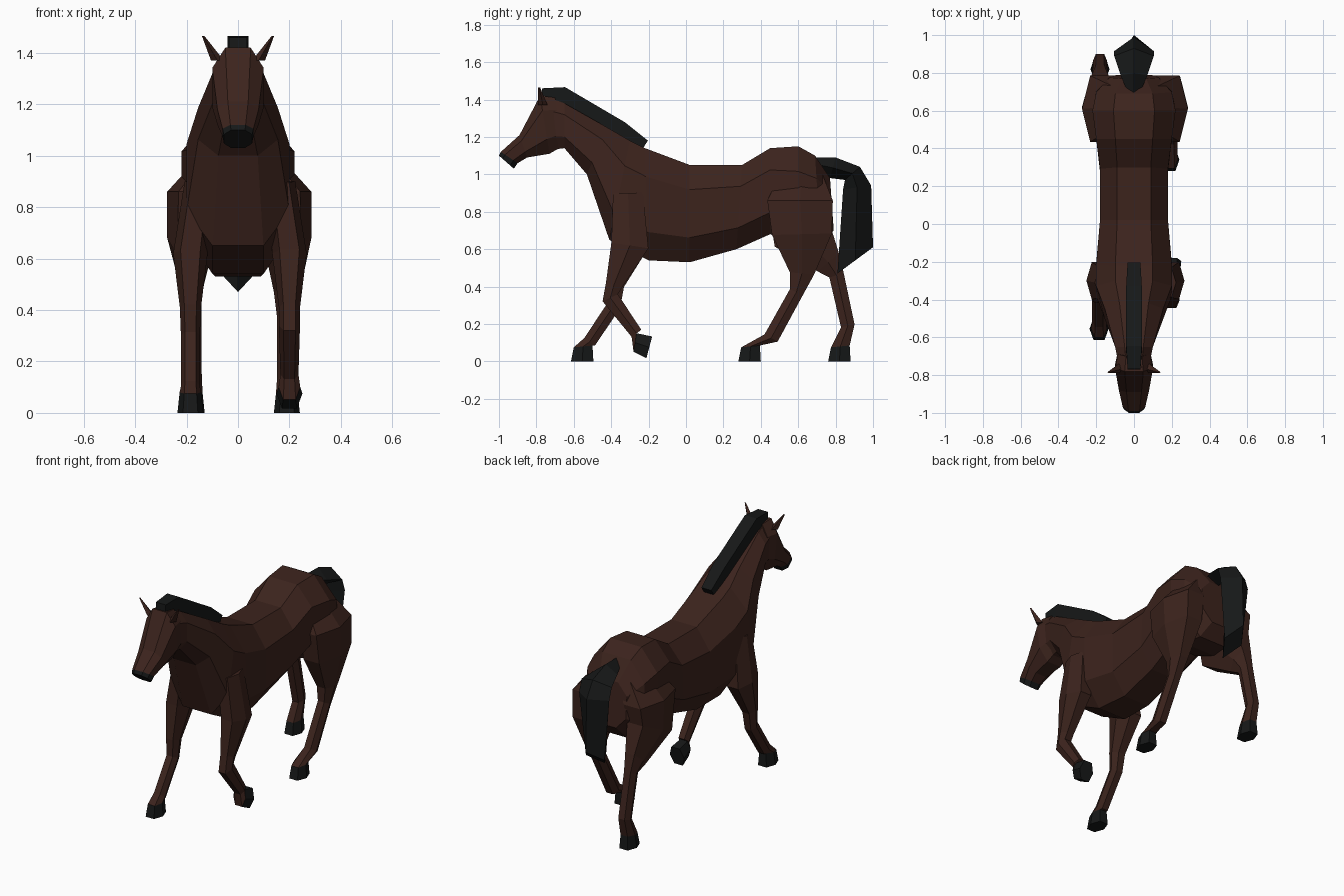
import bpy, bmesh
from math import sin, cos, pi, radians
from mathutils import Vector

if "Cube" in bpy.data.objects:
    bpy.data.objects.remove(bpy.data.objects["Cube"])


def material(name, rgb):
    m = bpy.data.materials.new(name)
    m.diffuse_color = (*rgb, 1)
    m.use_nodes = True
    m.node_tree.nodes["Principled BSDF"].inputs["Base Color"].default_value = m.diffuse_color
    return m


COAT = material("dark_coat", (.045, .017, .012))
BLACK = material("black_hair", (.008, .009, .009))


def section(n, flat):
    """Squarish n-gon filling the unit square; flat puts a side on top."""
    pts = []
    for i in range(n):
        a = pi / 2 + (i + (.5 if flat else 0)) * 2 * pi / n
        pts.append([(1 if t > 0 else -1) * abs(t) ** .8 for t in (cos(a), sin(a))])
    w, h = (max(p[k] for p in pts) for k in (0, 1))
    return [(u / w, v / h) for u, v in pts]


BARREL, LIMB = section(8, True), section(6, True)
DIAMOND, BOX = section(4, False), section(4, True)


def loft(name, profile, rings, mat):
    """Skin rings: front/top edge (y, z), back/bottom edge (y, z), half width, x."""
    bm = bmesh.new()
    loops = []
    for y1, z1, y2, z2, hw, *x in rings:
        loops.append([bm.verts.new(((x[0] if x else 0) + u * hw,
                                    (y1 + y2 + v * (y1 - y2)) / 2,
                                    (z1 + z2 + v * (z1 - z2)) / 2))
                      for u, v in profile])
    for a, b in zip(loops, loops[1:]):
        for i in range(len(a)):
            bm.faces.new((a[i - 1], a[i], b[i], b[i - 1]))
    bm.faces.new(loops[0])
    bm.faces.new(loops[-1])
    bmesh.ops.recalc_face_normals(bm, faces=bm.faces)
    mesh = bpy.data.meshes.new(name)
    bm.to_mesh(mesh)
    bm.free()
    mesh.materials.append(mat)
    bpy.context.collection.objects.link(bpy.data.objects.new(name, mesh))


def along(path, x=0, inset=0):
    """Rings square to a path of (y, z, radius); x leans inward near the top."""
    pts = [Vector(p[:2]) for p in path]
    rings = []
    for i, (y, z, r) in enumerate(path):
        t = (pts[min(i + 1, len(pts) - 1)] - pts[max(i - 1, 0)]).normalized()
        n = Vector((t.y, -t.x)) * r
        lean = inset * max(0, z - .85)
        rings.append((*(pts[i] + n), *(pts[i] - n), .02 + .47 * r,
                      x - (1 if x > 0 else -1) * lean))
    return rings


# Body and neck, rump to poll
loft("body", BARREL, [
    (.77, .98, .79, .7, .13),
    (.69, 1.1, .72, .62, .2),
    (.6, 1.15, .6, .62, .22),
    (.45, 1.14, .45, .68, .2),
    (.3, 1.05, .27, .6, .18),
    (.02, 1.05, .02, .53, .18),
    (-.22, 1.14, -.2, .54, .2),
    (-.3, 1.18, -.41, .65, .2),
    (-.42, 1.25, -.53, 1, .155),
    (-.65, 1.38, -.65, 1.14, .1),
    (-.76, 1.42, -.73, 1.13, .08)], COAT)

# Head and muzzle
head = [(-.7, 1.41, -.66, 1.15, .085),
        (-.78, 1.42, -.73, 1.11, .1),
        (-.89, 1.21, -.85, 1.09, .08),
        (-.99, 1.12, -.9, 1.06, .06)]
loft("head", BARREL, head, COAT)
loft("muzzle", BARREL, [head[-1], (-1, 1.1, -.92, 1.03, .055)], BLACK)

# Mane and tail
loft("mane", BOX, along([(-.77, 1.43, .03), (-.665, 1.425, .045),
                         (-.35, 1.24, .045), (-.22, 1.155, .03)]), BLACK)
loft("tail", DIAMOND, [
    (.68, 1.09, .7, 1.02, .03),
    (.8, 1.09, .77, .98, .07),
    (.93, 1.04, .85, .97, .105),
    (.99, .94, .84, .92, .105),
    (1, .61, .81, .47, .065)], BLACK)


def leg(name, x, path, hoof_y, hoof_z=0, tilt=0):
    """Limb along a path, ending in a standard hoof turned by tilt."""
    c, s = cos(radians(tilt)), sin(radians(tilt))

    def turn(y, z):
        return hoof_y + y * c - z * s, hoof_z + y * s + z * c
    w = .042
    top = (*turn(-.05, .075), *turn(.05, .085), w, x)
    sole = (*turn(-.065, 0), *turn(.055, 0), w * 1.2, x)
    loft(name + "_leg", LIMB, along(path, x, .7) + [top], COAT)
    loft(name + "_hoof", LIMB, [top, sole], BLACK)


# Legs in stride: shared shoulder and thigh, different lower limbs
shoulder = [(-.31, .9, .08), (-.3, .62, .1)]
thigh = [(.62, 1.03, .1), (.61, .86, .175), (.62, .68, .16)]
leg("left_front", -.185, shoulder + [
    (-.375, .41, .045), (-.385, .3, .036), (-.515, .105, .035)], -.55)
leg("right_front", .2, shoulder + [
    (-.385, .41, .045), (-.405, .34, .045), (-.265, .15, .032)], -.195, .08, 75)
leg("left_hind", -.18, thigh + [
    (.76, .53, .075), (.805, .46, .04), (.865, .19, .037)], .825)
leg("right_hind", .19, thigh + [
    (.62, .47, .065), (.59, .37, .038), (.455, .125, .04)], .345)

# Ears
for side, label in ((1, "right"), (-1, "left")):
    loft(label + "_ear", DIAMOND, [
        (-.79, 1.37, -.74, 1.37, .025, side * .08),
        (-.79, 1.465, -.78, 1.465, .005, side * .135)], COAT)
